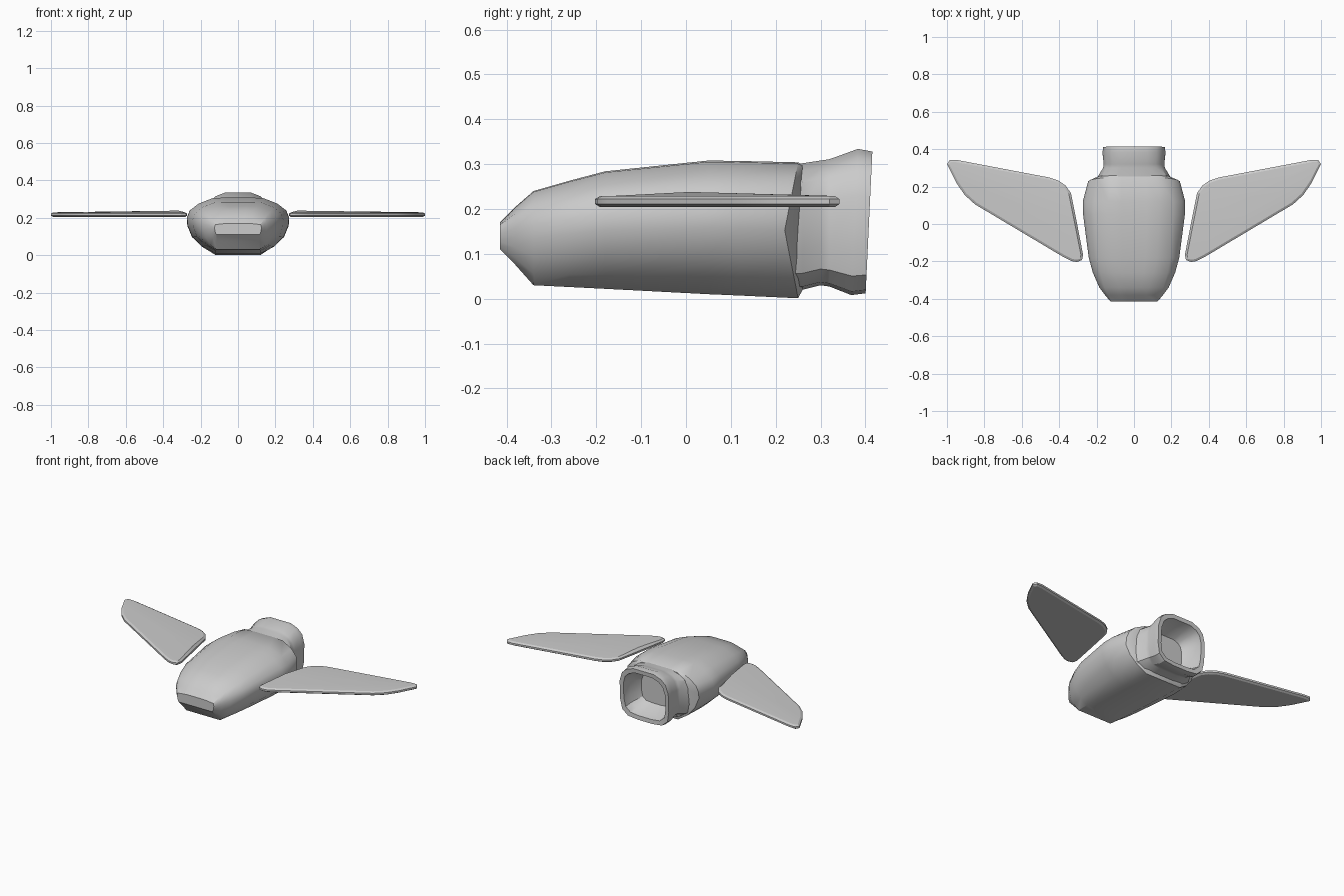
import bpy, bmesh, math

cube = bpy.data.objects.get("Cube")
if cube:
    bpy.data.objects.remove(cube, do_unlink=True)

grey = bpy.data.materials.new("hull_grey")
grey.use_nodes = True
colour = (0.6, 0.6, 0.6, 1)
grey.diffuse_color = colour
grey.node_tree.nodes["Principled BSDF"].inputs["Base Color"].default_value = colour


def finish(bm, name, angle):
    bmesh.ops.recalc_face_normals(bm, faces=bm.faces)
    mesh = bpy.data.meshes.new(name)
    bm.to_mesh(mesh)
    bm.free()
    obj = bpy.data.objects.new(name, mesh)
    bpy.context.collection.objects.link(obj)
    mesh.materials.append(grey)
    bpy.ops.object.select_all(action="DESELECT")
    obj.select_set(True)
    bpy.context.view_layer.objects.active = obj
    bpy.ops.object.shade_smooth_by_angle(angle=math.radians(angle))
    return obj


def loft(name, rings, angle):
    """Skin closed rings built from mirrored half sections and cap both ends."""
    bm = bmesh.new()
    loops = []
    for half in rings:
        full = half + [(-x, y, z) for x, y, z in reversed(half)]
        loops.append([bm.verts.new(p) for p in full])
    for a, b in zip(loops, loops[1:]):
        for i in range(len(a)):
            j = (i + 1) % len(a)
            bm.faces.new((a[i], a[j], b[j], b[i]))
    bm.faces.new(loops[0])
    bm.faces.new(loops[-1])
    return finish(bm, name, angle)


# Fuselage: flat belly, round flanks, narrow flat roof
FLANK = [(0, 0), (0.45, 0.12), (0.82, 0.3), (0.98, 0.5), (1, 0.64), (0.9, 0.77), (0.6, 0.89)]


def hull_ring(y, w, belly, roof, low, high, bow=0):
    pts = [(belly + (w - belly) * t, v) for t, v in FLANK] + [(roof, 0.99), (roof * 0.5, 1)]
    return [(x, y + bow * abs(2 * v - 1), low + (high - low) * v) for x, v in pts]


loft("fuselage", [hull_ring(*r) for r in (
    (-0.415, 0.125, 0.115, 0.065, 0.11, 0.17),
    (-0.38, 0.155, 0.115, 0.07, 0.075, 0.205),
    (-0.34, 0.185, 0.115, 0.08, 0.03, 0.24),
    (-0.26, 0.22, 0.12, 0.105, 0.026, 0.263),
    (-0.18, 0.242, 0.12, 0.125, 0.022, 0.284),
    (0.05, 0.272, 0.12, 0.135, 0.01, 0.308),
    (0.12, 0.274, 0.12, 0.135, 0.007, 0.307),
    (0.22, 0.245, 0.12, 0.13, 0.001, 0.304, 0.03),
    (0.25, 0.195, 0.11, 0.12, 0.02, 0.298, 0.01))], 32)

# Tail nozzle: rounded square tube, flared and hollow
SQUARE = [(0.3, 0), (0.7, 0.025), (0.93, 0.13), (1, 0.32), (1, 0.68), (0.9, 0.85), (0.72, 0.94), (0.42, 1)]


def nozzle_ring(y, w, low, high, slant=0):
    return [(w * u, y + slant * (v - 0.5), low + (high - low) * v) for u, v in SQUARE]


loft("tail_nozzle", [nozzle_ring(*r) for r in (
    (0.23, 0.2, 0.02, 0.298),
    (0.26, 0.19, 0.02, 0.302),
    (0.30, 0.165, 0.03, 0.308),
    (0.32, 0.162, 0.027, 0.311),
    (0.376, 0.168, 0.008, 0.334, 0.015),
    (0.408, 0.166, 0.012, 0.328, 0.015),
    (0.406, 0.142, 0.037, 0.303, 0.015),
    (0.35, 0.135, 0.05, 0.29),
    (0.29, 0.10, 0.08, 0.26))], 32)

# Wings: thin bevelled plates with a ridge from root to tip
OUTLINE = [(1, 0.32), (0.985, 0.342), (0.945, 0.342), (0.45, 0.248), (0.405, 0.233), (0.365, 0.205),
           (0.337, 0.165), (0.306, 0.01), (0.272, -0.165), (0.278, -0.193), (0.305, -0.203),
           (0.335, -0.198), (0.38, -0.175), (0.85, 0.105), (0.905, 0.155), (0.95, 0.22)]


def wing(side, name):
    bm = bmesh.new()
    base = bm.faces.new([bm.verts.new((side * x, y, 0.211)) for x, y in OUTLINE])
    geom = bmesh.ops.extrude_face_region(bm, geom=[base], use_keep_orig=True)["geom"]
    cap = next(g for g in geom if isinstance(g, bmesh.types.BMFace))
    bmesh.ops.translate(bm, verts=cap.verts, vec=(0, 0, 0.011))
    bmesh.ops.recalc_face_normals(bm, faces=bm.faces)
    for face in (base, cap):
        bmesh.ops.inset_region(bm, faces=[face], thickness=0.012, depth=0.007)
    root = min(cap.verts, key=lambda v: abs(v.co.y - 0.01))
    tip = max(cap.verts, key=lambda v: abs(v.co.x))
    bmesh.ops.connect_verts(bm, verts=[root, tip])
    root.co.z = 0.238
    finish(bm, name, 20)


wing(1, "left_wing")
wing(-1, "right_wing")
